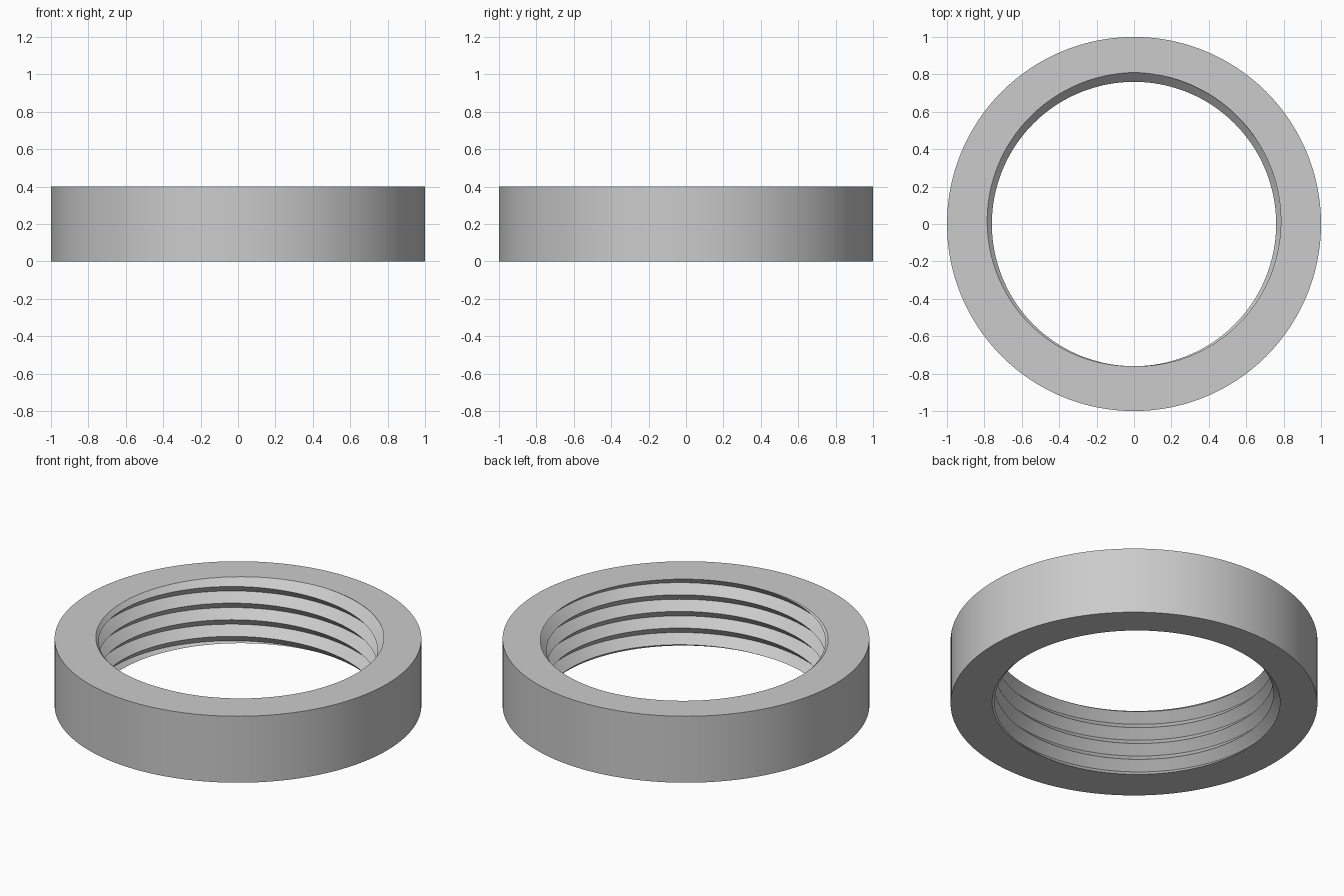
import bpy
import bmesh
from math import cos, sin, pi, radians

cube = bpy.data.objects.get("Cube")
if cube:
    bpy.data.objects.remove(cube, do_unlink=True)

HEIGHT, OUTER = 0.4, 1.0
CREST, ROOT, PITCH = 0.76, 0.81, 0.1
SEGMENTS = 192


def bore_radius(z, turn):
    """Radius of the V-shaped right-hand thread at a height and turn fraction."""
    phase = (z - HEIGHT) / PITCH - turn
    return CREST + (ROOT - CREST) * 2 * abs(phase - round(phase))


def section(turn):
    """Closed (radius, z) outline of the ring wall at one turn fraction."""
    points = [(OUTER, 0), (OUTER, HEIGHT)]
    half = PITCH / 2
    for k in range(round(HEIGHT / half), -3, -1):
        z = min(max(k * half + PITCH * turn, 0), HEIGHT)
        points.append((bore_radius(z, turn), z))
    return points


# Threaded ring: outline swept once round, with thread edges climbing one pitch
bm = bmesh.new()
columns = []
for i in range(SEGMENTS + 1):
    turn = i / SEGMENTS
    a = 2 * pi * turn - pi / 2
    columns.append([bm.verts.new((r * cos(a), r * sin(a), z)) for r, z in section(turn)])
for left, right in zip(columns, columns[1:]):
    for j in range(len(left)):
        k = (j + 1) % len(left)
        bm.faces.new((left[j], right[j], right[k], left[k]))
bmesh.ops.remove_doubles(bm, verts=bm.verts, dist=0.00005)
bmesh.ops.recalc_face_normals(bm, faces=bm.faces)

mesh = bpy.data.meshes.new("threaded_ring")
bm.to_mesh(mesh)
bm.free()
ring = bpy.data.objects.new("threaded_ring", mesh)
bpy.context.collection.objects.link(ring)

# Plain grey metal
grey = bpy.data.materials.new("light_grey")
grey.use_nodes = True
colour = (0.6, 0.6, 0.6, 1)
grey.diffuse_color = colour
grey.node_tree.nodes["Principled BSDF"].inputs["Base Color"].default_value = colour
mesh.materials.append(grey)

bpy.ops.object.select_all(action="DESELECT")
ring.select_set(True)
bpy.context.view_layer.objects.active = ring
bpy.ops.object.shade_smooth_by_angle(angle=radians(30))
